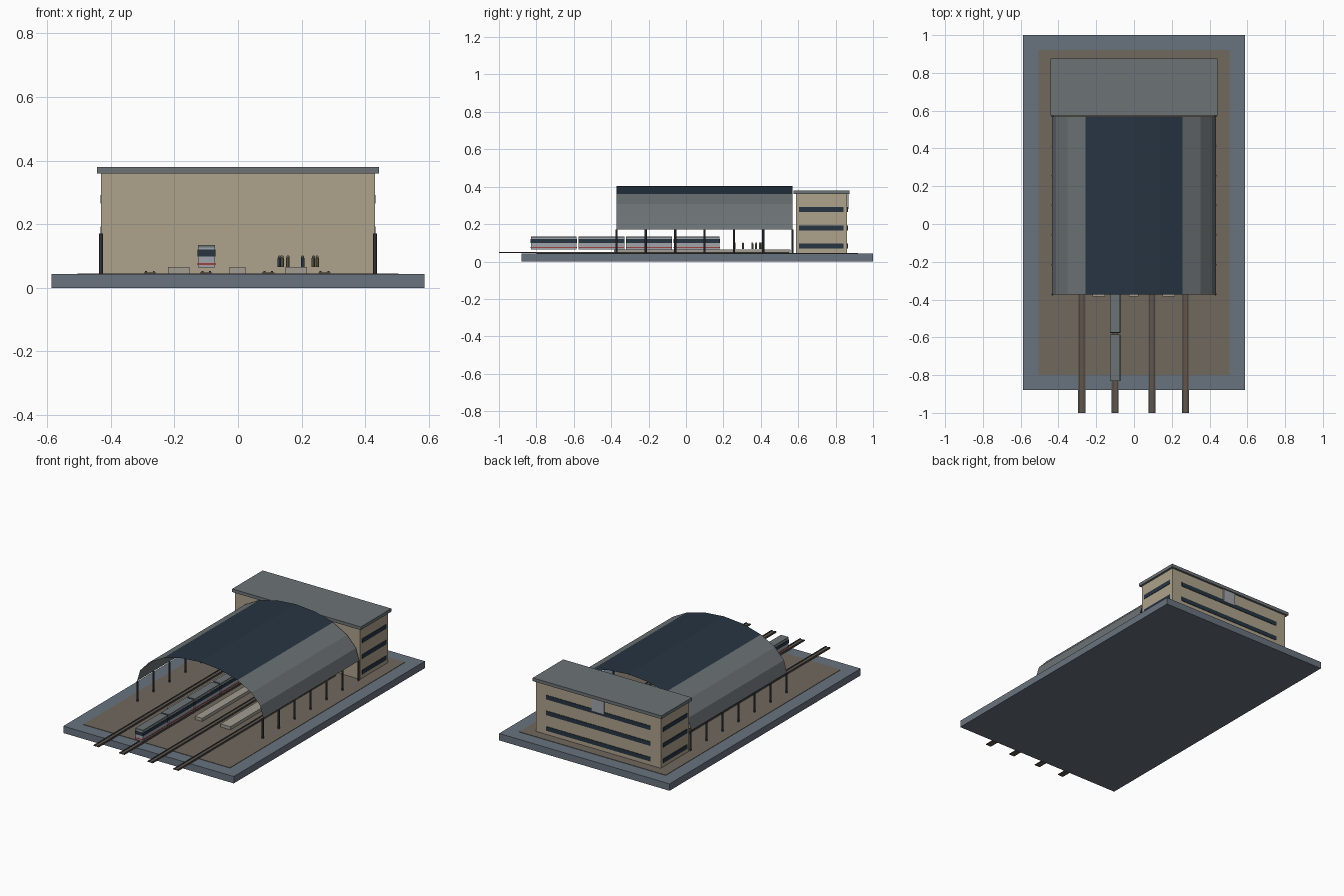
import bpy
import math

if "Cube" in bpy.data.objects:
    bpy.data.objects.remove(bpy.data.objects["Cube"])


def mat(name, r, g, b):
    m = bpy.data.materials.new(name)
    m.diffuse_color = (r, g, b, 1)
    m.use_nodes = True
    m.node_tree.nodes["Principled BSDF"].inputs["Base Color"].default_value = m.diffuse_color
    return m


SLATE = mat("slate", 0.14, 0.17, 0.21)
GROUND = mat("ground", 0.16, 0.14, 0.11)
STONE = mat("stone", 0.42, 0.36, 0.26)
ROOF = mat("roof_grey", 0.15, 0.17, 0.18)
GLASS = mat("dark_glass", 0.02, 0.035, 0.055)
STEEL = mat("dark_steel", 0.05, 0.055, 0.06)
BED = mat("track_bed", 0.12, 0.09, 0.07)
CONCRETE = mat("concrete", 0.36, 0.34, 0.29)
SILVER = mat("silver", 0.35, 0.37, 0.4)
RED = mat("red", 0.35, 0.05, 0.05)
BLUE = mat("coat_blue", 0.05, 0.08, 0.15)
OLIVE = mat("coat_olive", 0.16, 0.15, 0.08)


def mesh(name, verts, faces, m):
    me = bpy.data.meshes.new(name)
    me.from_pydata(verts, [], faces)
    me.materials.append(m)
    ob = bpy.data.objects.new(name, me)
    bpy.context.collection.objects.link(ob)
    return ob


def box(name, x, y, z, m):
    """Box from (min, max) ranges."""
    v = [(a, b, c) for a in x for b in y for c in z]
    f = [(0, 1, 3, 2), (4, 6, 7, 5), (0, 4, 5, 1),
         (2, 3, 7, 6), (0, 2, 6, 4), (1, 5, 7, 3)]
    return mesh(name, v, f, m)


def cylinder(name, x, y, z0, z1, r, m, sides=8):
    bpy.ops.mesh.primitive_cylinder_add(vertices=sides, radius=r, depth=z1 - z0,
                                        location=(x, y, (z0 + z1) / 2))
    ob = bpy.context.object
    ob.name = name
    ob.data.materials.append(m)


# Base and yard
box("base", (-0.587, 0.587), (-0.88, 1.0), (0, 0.043), SLATE)
box("yard", (-0.505, 0.505), (-0.80, 0.92), (0.04, 0.0455), GROUND)

# Station building with flat roof
box("station_building", (-0.43, 0.43), (0.587, 0.862), (0.045, 0.36), STONE)
box("station_roof", (-0.443, 0.443), (0.575, 0.875), (0.36, 0.38), ROOF)

# Window bands on the ends and back, plus the back panel
for z in (0.07, 0.167, 0.265):
    zr = (z, z + 0.026)
    box("back_window_band", (-0.36, 0.36), (0.855, 0.865), zr, GLASS)
    for s in (-1, 1):
        box("side_window_band", sorted((s * 0.42, s * 0.433)), (0.605, 0.842), zr, GLASS)
box("back_panel", (-0.043, 0.043), (0.855, 0.868), (0.28, 0.36), SILVER)

# Arched hall roof: ten flat strips, the middle four glazed
N, Y0, Y1 = 10, -0.372, 0.57


def arch(name, first, last, m):
    v = []
    for i in range(first, last + 1):
        a = math.pi * i / N
        x, z = 0.435 * math.cos(a), 0.17 + 0.235 * math.sin(a)
        v += [(x, Y0, z), (x, Y1, z)]
    mesh(name, v, [(2 * k, 2 * k + 2, 2 * k + 3, 2 * k + 1)[::-1]
                   for k in range(last - first)], m)


arch("hall_roof_right", 0, 3, ROOF)
arch("hall_roof_glass", 3, 7, GLASS)
arch("hall_roof_left", 7, 10, ROOF)

# Columns along both sides of the hall
for i in range(7):
    for s in (-1, 1):
        cylinder("hall_column", s * 0.431, -0.372 + i * 0.157, 0.045, 0.17, 0.006, STEEL)

# Tracks
for x in (-0.277, -0.1, 0.095, 0.272):
    box("track_bed", (x - 0.019, x + 0.019), (-1.0, 0.55), (0.0445, 0.0485), BED)
    for s in (-1, 1):
        c = x + s * 0.012
        box("rail", (c - 0.003, c + 0.003), (-1.0, 0.55), (0.048, 0.052), STEEL)

# Platforms
for x0, x1 in ((-0.22, -0.153), (-0.027, 0.023), (0.15, 0.217)):
    box("platform", (x0, x1), (-0.385, 0.56), (0.045, 0.065), CONCRETE)

# Four-car train
for i in range(4):
    y = -0.83 + i * 0.255
    box("carriage_body", (-0.126, -0.073), (y, y + 0.245), (0.064, 0.126), SILVER)
    box("carriage_roof", (-0.126, -0.073), (y, y + 0.245), (0.126, 0.135), ROOF)
    box("carriage_windows", (-0.1275, -0.0715), (y - 0.001, y + 0.246), (0.098, 0.12), GLASS)
    box("carriage_stripe", (-0.1275, -0.0715), (y - 0.001, y + 0.246), (0.071, 0.078), RED)

# Waiting passengers
people = [(0.13, 0.26, BLUE), (0.139, 0.355, OLIVE), (0.157, 0.305, OLIVE),
          (0.203, 0.395, BLUE), (0.237, 0.375, OLIVE), (0.249, 0.402, OLIVE)]
for x, y, coat in people:
    cylinder("passenger_body", x, y, 0.066, 0.093, 0.0055, coat)
    bpy.ops.mesh.primitive_uv_sphere_add(segments=8, ring_count=6, radius=0.005,
                                         location=(x, y, 0.097))
    bpy.context.object.name = "passenger_head"
    bpy.context.object.data.materials.append(STONE)
